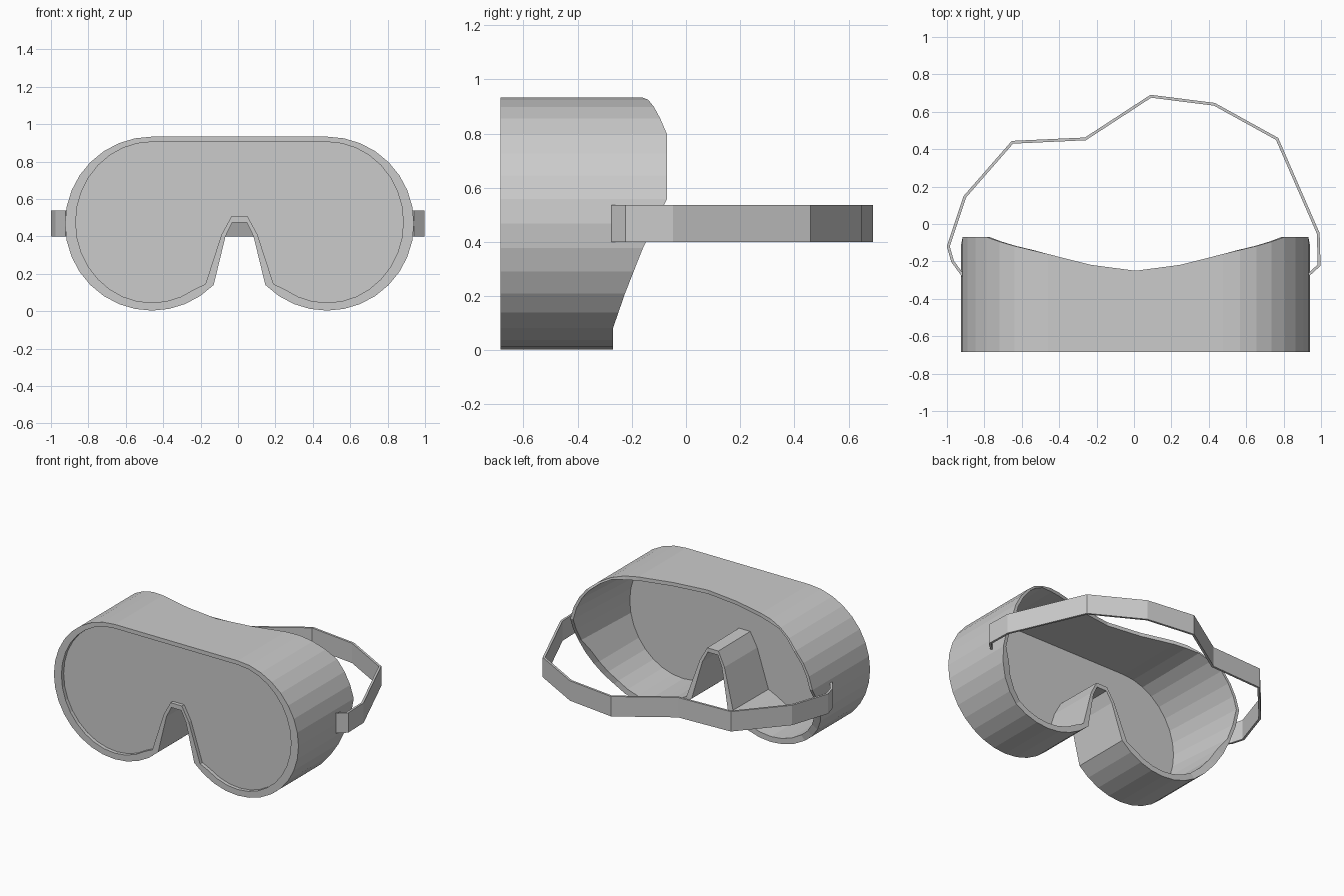
import bpy
from math import radians, cos, sin

if "Cube" in bpy.data.objects:
    bpy.data.objects.remove(bpy.data.objects["Cube"])

MID = 0.008          # mirror line of the goggle body
FRONT, LENS_Y = -0.685, -0.66


def make_object(name, verts, faces):
    mesh = bpy.data.meshes.new(name)
    mesh.from_pydata(verts, [], faces)
    mesh.update()
    ob = bpy.data.objects.new(name, mesh)
    bpy.context.collection.objects.link(ob)
    return ob


def lookup(table, v):
    for (a, ya), (b, yb) in zip(table, table[1:]):
        if v <= b:
            return ya + (yb - ya) * max(0, v - a) / (b - a)
    return table[-1][1]


def outline(rx, rz, cz, nose):
    # right half: top middle, round lobe, up one side of the nose notch
    half = [(0.0, cz + rz), (0.24, cz + rz)]
    for i in range(21):
        a = radians(90 - i * 11.25)
        half.append((0.468 + rx * cos(a), cz + rz * sin(a)))
    half[-1] = nose[0]
    half += nose[1:]
    left = [(-x, z) for x, z in reversed(half[1:])]
    return [(x + MID, z) for x, z in half + left]


outer = outline(0.465, 0.465, 0.468, [(0.138, 0.14), (0.075, 0.40), (0.038, 0.475)])
inner = outline(0.408, 0.43, 0.475, [(0.182, 0.145), (0.096, 0.41), (0.043, 0.507)])

# back edge curved to fit the face
TOP = [(0, -0.25), (0.25, -0.217), (0.47, -0.16), (0.7, -0.105), (0.79, -0.07)]
SIDE = [(0.0, -0.27), (0.08, -0.27), (0.21, -0.225), (0.40, -0.15), (0.55, -0.07)]


def back_y(x, z):
    x = abs(x - MID)
    if x < 0.45 and z < 0.6:
        return -0.27 - 0.1 * max(0, z - 0.14)
    return lookup(TOP, x) if z > 0.5 else lookup(SIDE, z)


# frame: closed loft through front rim, outer wall, back edge, inner wall, lens seat
n = len(outer)
back_out, back_in = [], []
for (x, z), (u, w) in zip(outer, inner):
    y = back_y(x, z)
    t = 0.4 if abs(x) > 0.6 and z > 0.3 else 0.9
    back_out.append((x, y, z))
    back_in.append((x + (u - x) * t, y, z + (w - z) * t))
rings = [[(x, FRONT, z) for x, z in outer], back_out, back_in,
         [(x, LENS_Y, z) for x, z in inner], [(x, FRONT, z) for x, z in inner]]
verts = [v for r in rings for v in r]
faces = []
for r in range(5):
    s = (r + 1) % 5
    for i in range(n):
        j = (i + 1) % n
        faces.append((r * n + i, s * n + i, s * n + j, r * n + j))
make_object("goggle_frame", verts, faces)

# lens: thin plate set just behind the front rim
verts = [(x, y, z) for y in (LENS_Y, LENS_Y + 0.01) for x, z in inner]
faces = [tuple(range(n)), tuple(reversed(range(n, 2 * n)))]
faces += [(i, n + i, n + (i + 1) % n, (i + 1) % n) for i in range(n)]
make_object("lens", verts, faces)

# strap: flat faceted band around the back
path = [(0.935, -0.27), (0.99, -0.22), (0.985, -0.05), (0.765, 0.455), (0.43, 0.64),
        (0.09, 0.683), (-0.26, 0.455), (-0.65, 0.437), (-0.905, 0.145),
        (-0.993, -0.12), (-0.97, -0.20), (-0.915, -0.275)]
m = len(path)
verts = [(x, y, z) for z in (0.40, 0.537) for x, y in path]
strap = make_object("strap", verts, [(i, i + 1, m + i + 1, m + i) for i in range(m - 1)])
mod = strap.modifiers.new("thickness", 'SOLIDIFY')
mod.thickness = 0.015
mod.offset = 0
mod.use_even_offset = True
